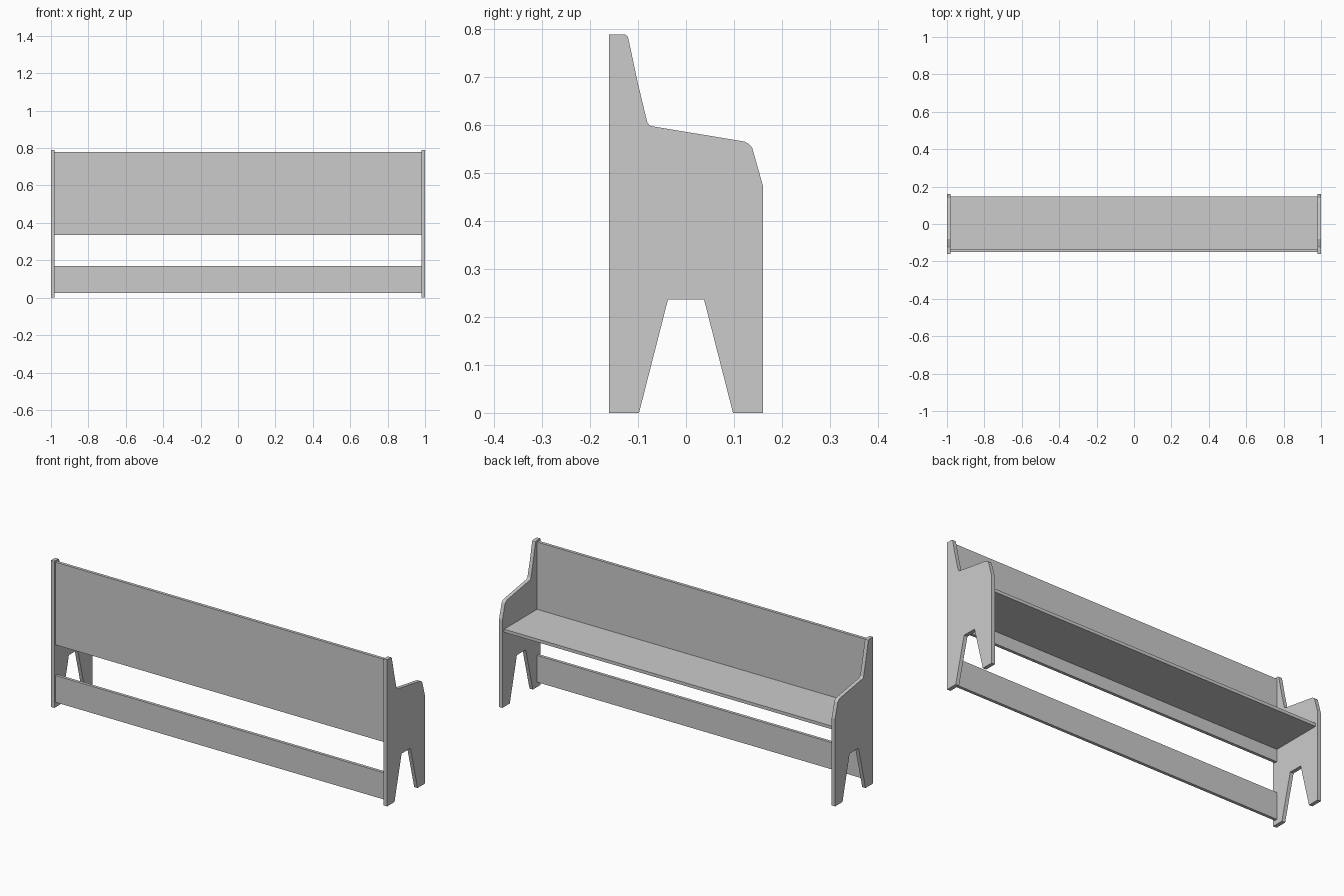
import bpy
import bmesh

if "Cube" in bpy.data.objects:
    bpy.data.objects.remove(bpy.data.objects["Cube"])


def prism(name, profile, x0, x1):
    """Extrude a (y, z) profile along x from x0 to x1."""
    bm = bmesh.new()
    face = bm.faces.new([bm.verts.new((x0, y, z)) for y, z in profile])
    ext = bmesh.ops.extrude_face_region(bm, geom=[face])
    moved = [g for g in ext["geom"] if isinstance(g, bmesh.types.BMVert)]
    bmesh.ops.translate(bm, verts=moved, vec=(x1 - x0, 0, 0))
    bmesh.ops.recalc_face_normals(bm, faces=bm.faces)
    mesh = bpy.data.meshes.new(name)
    bm.to_mesh(mesh)
    bm.free()
    obj = bpy.data.objects.new(name, mesh)
    bpy.context.collection.objects.link(obj)
    return obj


def board(name, y0, y1, z0, z1):
    """Long plank spanning between the two end panels."""
    return prism(name, [(y0, z0), (y1, z0), (y1, z1), (y0, z1)], -0.98, 0.98)


# End panel outline: notched feet, sloping armrest, tall back post
end_profile = [
    (-0.161, 0), (-0.098, 0), (-0.0375, 0.237), (0.0375, 0.237),
    (0.098, 0), (0.161, 0), (0.161, 0.472),
    (0.138, 0.553), (0.131, 0.561), (0.122, 0.566),
    (-0.072, 0.598), (-0.077, 0.601), (-0.081, 0.607),
    (-0.101, 0.69), (-0.120, 0.780), (-0.122, 0.786), (-0.127, 0.789),
    (-0.161, 0.789),
]
prism("left_end_panel", end_profile, -1.0, -0.98)
prism("right_end_panel", end_profile, 0.98, 1.0)

# Planks: backrest, seat and lower stretcher
board("backrest", -0.15, -0.134, 0.335, 0.78)
board("seat", -0.134, 0.146, 0.401, 0.418)
board("lower_stretcher", -0.15, -0.134, 0.026, 0.17)
